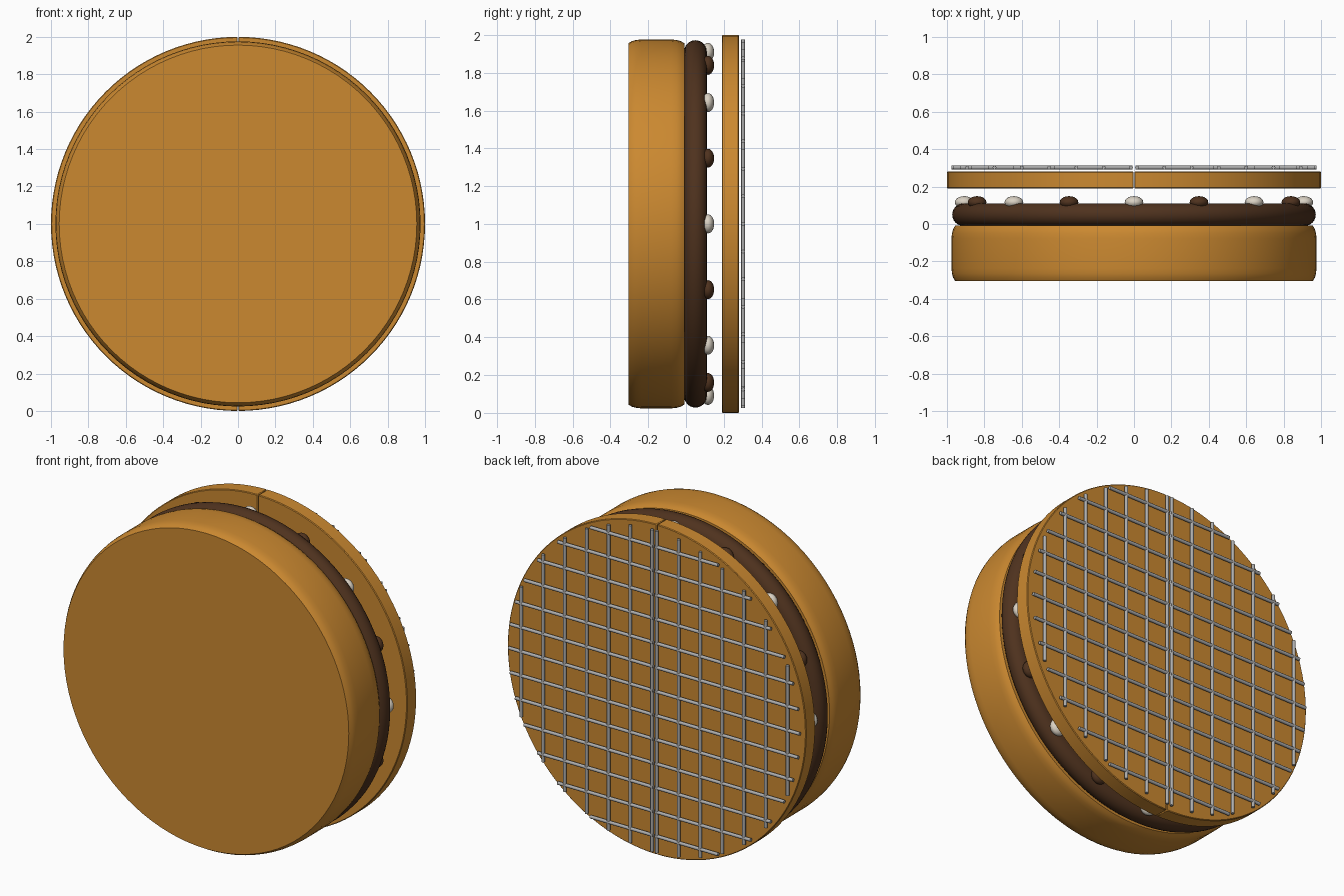
import bpy, bmesh, math
from mathutils import Matrix, Vector

if "Cube" in bpy.data.objects:
    bpy.data.objects.remove(bpy.data.objects["Cube"])

CZ = 1.0  # height of the common axis, which runs along y


def material(name, rgb):
    m = bpy.data.materials.new(name)
    m.diffuse_color = (*rgb, 1)
    m.use_nodes = True
    m.node_tree.nodes["Principled BSDF"].inputs["Base Color"].default_value = m.diffuse_color
    return m


BISCUIT = material("golden_biscuit", (0.60, 0.25, 0.03))
CHOCOLATE = material("dark_chocolate", (0.078, 0.032, 0.013))
CREAM = material("cream_white", (0.70, 0.64, 0.55))
METAL = material("wire_grey", (0.42, 0.42, 0.42))


def finish(bm, name, mat, angle=35):
    bmesh.ops.recalc_face_normals(bm, faces=bm.faces)
    me = bpy.data.meshes.new(name)
    bm.to_mesh(me)
    bm.free()
    ob = bpy.data.objects.new(name, me)
    bpy.context.collection.objects.link(ob)
    ob.location.z = CZ
    me.materials.append(mat)
    bpy.ops.object.select_all(action='DESELECT')
    ob.select_set(True)
    bpy.context.view_layer.objects.active = ob
    bpy.ops.object.shade_smooth_by_angle(angle=math.radians(angle))
    return ob


def lathe(name, profile, mat, steps=96):
    """Revolve (radius, y) points around the y axis."""
    bm = bmesh.new()
    vs = [bm.verts.new((r, y, 0)) for r, y in profile]
    es = [bm.edges.new(p) for p in zip(vs, vs[1:])]
    bmesh.ops.spin(bm, geom=vs + es, cent=(0, 0, 0), axis=(0, 1, 0),
                   angle=2 * math.pi, steps=steps)
    bmesh.ops.remove_doubles(bm, verts=bm.verts, dist=1e-4)
    return finish(bm, name, mat)


def arc(r, y, rad, a0, a1, n):
    return [(r + rad * math.cos(t), y + rad * math.sin(t))
            for t in (math.radians(a0 + (a1 - a0) * i / n) for i in range(n + 1))]


# Thick cake layer: flat faces meeting softly curved rims at a crisp edge
rim = [(0.956, 0.148), (0.967, 0.13), (0.973, 0.108), (0.976, 0.08)]
lathe("cake_layer", [(0, -0.305)] + [(r, -0.157 - h) for r, h in rim]
      + [(r, -0.157 + h) for r, h in reversed(rim)] + [(0, -0.009)], BISCUIT)

# Frosting layer with a fully round rim
lathe("frosting_layer", [(0, -0.01)] + arc(0.912, 0.05, 0.06, -90, 90, 12)
      + [(0, 0.11)], CHOCOLATE)

# Alternating cream and chocolate drops around the frosting
for i in range(16):
    a = i * math.pi / 8
    bm = bmesh.new()
    bmesh.ops.create_uvsphere(
        bm, u_segments=20, v_segments=12, radius=1,
        matrix=Matrix.Translation((0.908 * math.cos(a), 0.116, 0.908 * math.sin(a)))
        @ Matrix.Diagonal((0.05, 0.033, 0.05, 1)))
    kind, mat = ("chocolate", CHOCOLATE) if i % 2 else ("cream", CREAM)
    finish(bm, f"{kind}_drop_{i}", mat, 60)


def rod(bm, a, b, radius=0.01):
    a, b = Vector(a), Vector(b)
    d = b - a
    turn = d.to_track_quat('Z', 'Y').to_matrix().to_4x4()
    bmesh.ops.create_cone(bm, cap_ends=True, segments=12, radius1=radius,
                          radius2=radius, depth=d.length,
                          matrix=Matrix.Translation((a + b) / 2) @ turn)


GAP, GRID_R, GRID_Y, STEP = 0.002, 0.975, 0.302, 0.146
for side, label in ((-1, "left"), (1, "right")):
    # Half-round biscuit lid
    bm = bmesh.new()
    a0 = math.acos(GAP)
    pts = [(math.cos(t), math.sin(t))
           for t in (-a0 + 2 * a0 * i / 56 for i in range(57))]
    face = bm.faces.new([bm.verts.new((side * x, 0.19, z)) for x, z in pts])
    ext = bmesh.ops.extrude_face_region(bm, geom=[face])
    bmesh.ops.translate(bm, vec=(0, 0.09, 0), verts=[
        g for g in ext["geom"] if isinstance(g, bmesh.types.BMVert)])
    lid = finish(bm, f"{label}_half_lid", BISCUIT)
    bev = lid.modifiers.new("soft_edge", 'BEVEL')
    bev.width, bev.segments = 0.004, 1
    bev.limit_method, bev.angle_limit = 'ANGLE', math.radians(40)

    # Wire grid trimmed to the half circle
    bm = bmesh.new()
    for k in range(7):
        x = 0.016 + STEP * k
        h = math.sqrt(GRID_R ** 2 - x ** 2)
        rod(bm, (side * x, GRID_Y, -h), (side * x, GRID_Y, h))
    for k in range(-6, 7):
        z = STEP * k
        w = math.sqrt(GRID_R ** 2 - z ** 2)
        rod(bm, (side * 0.007, GRID_Y, z), (side * w, GRID_Y, z))
    finish(bm, f"{label}_wire_grid", METAL, 40)
